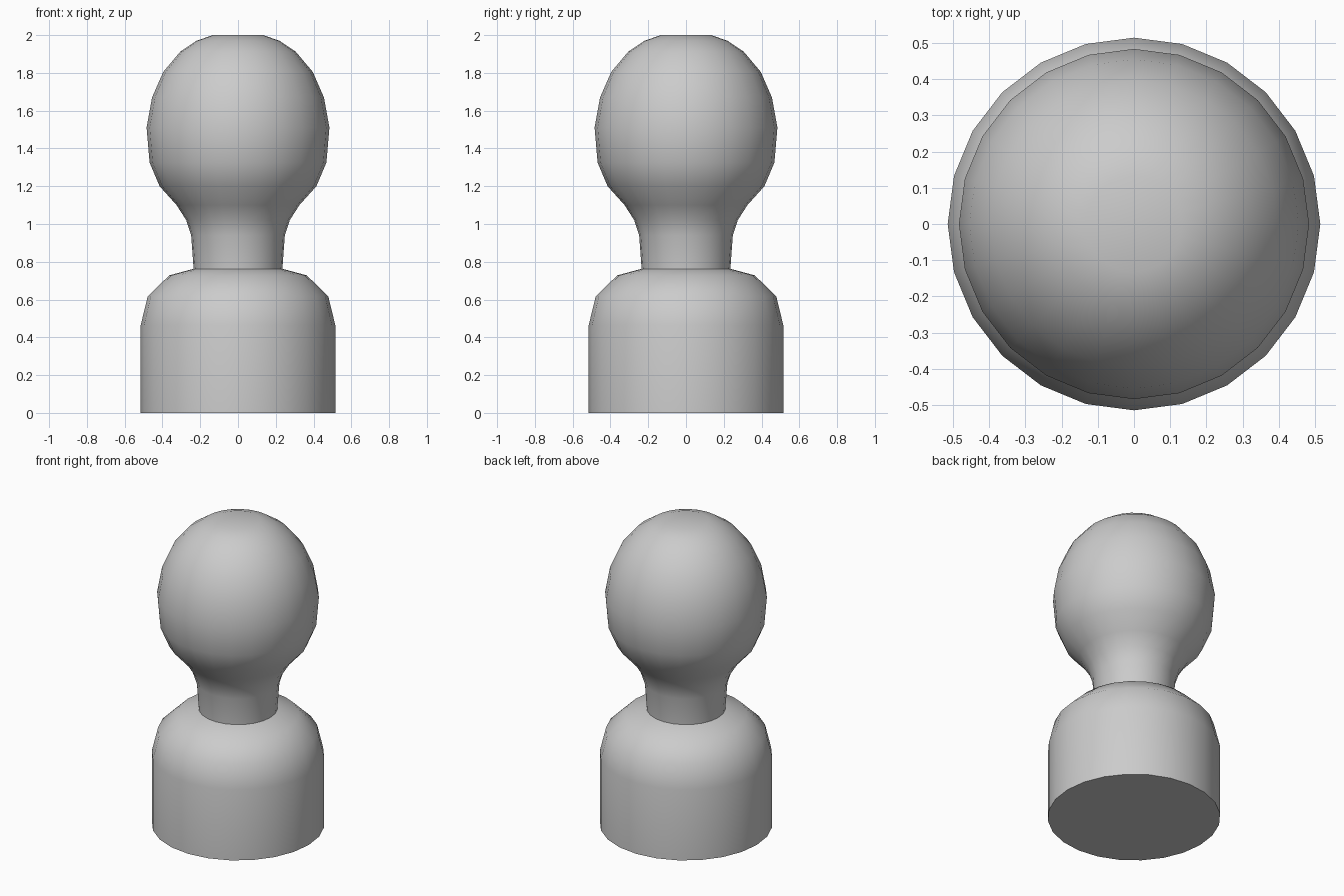
import bpy, bmesh, math

if "Cube" in bpy.data.objects:
    bpy.data.objects.remove(bpy.data.objects["Cube"])

SIDES = 24


def lathe(name, profile):
    """Spin an (r, z) profile around z; r = 0 ends close with a pole."""
    bm = bmesh.new()
    verts = [bm.verts.new((r, 0, z)) for r, z in profile]
    edges = [bm.edges.new(pair) for pair in zip(verts, verts[1:])]
    bmesh.ops.spin(bm, geom=verts + edges, cent=(0, 0, 0), axis=(0, 0, 1),
                   angle=math.tau, steps=SIDES, use_duplicate=False)
    bmesh.ops.remove_doubles(bm, verts=bm.verts, dist=0.0005)
    bmesh.ops.recalc_face_normals(bm, faces=bm.faces)
    mesh = bpy.data.meshes.new(name)
    bm.to_mesh(mesh)
    bm.free()
    obj = bpy.data.objects.new(name, mesh)
    bpy.context.collection.objects.link(obj)
    bpy.ops.object.select_all(action='DESELECT')
    obj.select_set(True)
    bpy.context.view_layer.objects.active = obj
    bpy.ops.object.shade_smooth_by_angle(angle=math.radians(50))
    return obj


# Single turned figure: flat base, rounded shoulders, narrow neck, round head
base = [(0, 0), (0.515, 0), (0.515, 0.465)]
shoulders = [(0.478, 0.617), (0.364, 0.728), (0.235, 0.763)]
neck = [(0.248, 0.94), (0.274, 1.02), (0.325, 1.10)]
head = [(0.415, 1.20), (0.468, 1.325), (0.484, 1.51), (0.455, 1.67),
        (0.396, 1.805), (0.306, 1.912), (0.22, 1.97), (0.133, 2.0), (0, 2.0)]
lathe("figure", base + shoulders + neck + head)
